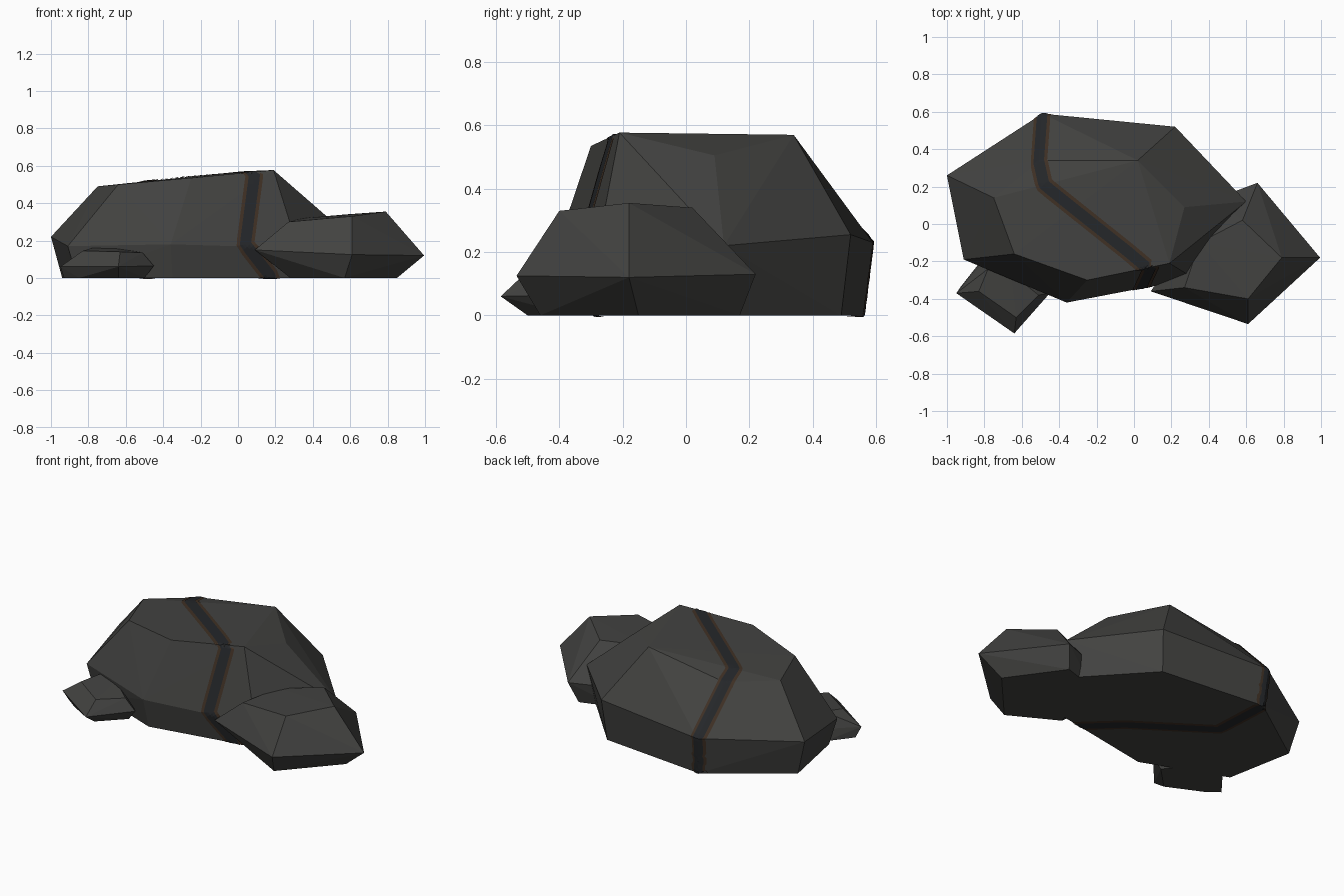
import bpy, bmesh
from mathutils import Vector
from mathutils.bvhtree import BVHTree

if "Cube" in bpy.data.objects:
    bpy.data.objects.remove(bpy.data.objects["Cube"])


def material(name, rgb):
    m = bpy.data.materials.new(name)
    m.diffuse_color = (*rgb, 1)
    m.use_nodes = True
    m.node_tree.nodes["Principled BSDF"].inputs["Base Color"].default_value = m.diffuse_color
    return m


STONE = material("dark_stone", (0.055, 0.055, 0.052))
RIM = material("brown_rim", (0.05, 0.03, 0.018))
GAP = material("dark_gap", (0.018, 0.02, 0.023))


def add(name, bm, mat):
    mesh = bpy.data.meshes.new(name)
    bm.to_mesh(mesh)
    ob = bpy.data.objects.new(name, mesh)
    bpy.context.collection.objects.link(ob)
    mesh.materials.append(mat)
    bm.free()
    return ob


def boulder(name, base, middle, top):
    """Faceted convex boulder from its base outline, widest ring and crown."""
    bm = bmesh.new()
    for p in [(x, y, 0) for x, y in base] + middle + top:
        bm.verts.new(p)
    r = bmesh.ops.convex_hull(bm, input=bm.verts)
    junk = {g for g in r["geom_interior"] + r["geom_unused"]
            if isinstance(g, bmesh.types.BMVert)}
    bmesh.ops.delete(bm, geom=list(junk), context='VERTS')
    bmesh.ops.recalc_face_normals(bm, faces=bm.faces)
    tree = BVHTree.FromBMesh(bm)
    add(name, bm, STONE)
    return tree


# Large boulder
surface = boulder(
    "large_boulder",
    [(-0.94, 0.24), (-0.48, 0.56), (0.20, 0.49), (0.55, 0.11),
     (0.30, -0.26), (-0.35, -0.38), (-0.86, -0.18)],
    [(-1.0, 0.26, 0.22), (-0.49, 0.59, 0.23), (0.22, 0.52, 0.255),
     (0.60, 0.12, 0.22), (0.32, -0.29, 0.16), (-0.36, -0.42, 0.18),
     (-0.91, -0.19, 0.17)],
    [(-0.75, 0.14, 0.49), (-0.64, -0.16, 0.50), (-0.25, -0.30, 0.535),
     (0.19, -0.21, 0.577), (0.27, 0.09, 0.505), (0.02, 0.34, 0.57),
     (-0.50, 0.34, 0.49)])

# Medium boulder at the right
boulder(
    "medium_boulder",
    [(0.85, -0.15), (0.57, -0.46), (0.28, -0.30), (0.40, 0.10), (0.62, 0.17)],
    [(0.995, -0.18, 0.12), (0.61, -0.535, 0.125), (0.09, -0.36, 0.15),
     (0.66, 0.22, 0.13), (0.42, 0.13, 0.13)],
    [(0.79, -0.18, 0.355), (0.61, -0.40, 0.33), (0.27, -0.34, 0.30),
     (0.58, 0.02, 0.34), (0.35, -0.10, 0.32)])

# Small boulder at the left front
boulder(
    "small_boulder",
    [(-0.93, -0.34), (-0.85, -0.40), (-0.64, -0.50), (-0.50, -0.36),
     (-0.62, -0.20), (-0.82, -0.20)],
    [(-0.95, -0.37, 0.06), (-0.64, -0.585, 0.06), (-0.45, -0.37, 0.065),
     (-0.62, -0.18, 0.07), (-0.80, -0.20, 0.07)],
    [(-0.83, -0.36, 0.145), (-0.63, -0.50, 0.14), (-0.51, -0.38, 0.135),
     (-0.66, -0.26, 0.16), (-0.78, -0.24, 0.16)])

# Zigzag crack running all around the large boulder
LOOP = [Vector(p) for p in [
    (-0.48, 0.56, 0), (-0.49, 0.59, 0.23), (-0.51, 0.34, 0.49),
    (-0.48, 0.21, 0.51), (-0.03, -0.15, 0.56), (0.09, -0.25, 0.555),
    (0.04, -0.35, 0.18), (0.18, -0.29, 0), (-0.02, -0.10, 0),
    (-0.46, 0.20, 0)]]
STEPS = 14


def crack(name, half, lift, mat):
    """Ribbon laid on the boulder's surface along the loop."""
    path = []
    for i, a in enumerate(LOOP):
        b = LOOP[(i + 1) % len(LOOP)]
        path += [a.lerp(b, k / STEPS) for k in range(STEPS)]
    n = len(path)
    bm = bmesh.new()
    rows = []
    for i, p in enumerate(path):
        tangent = (path[(i + 1) % n] - path[i - 1]).normalized()
        p, normal = surface.find_nearest(p)[:2]
        side = tangent.cross(normal).normalized()
        row = []
        for s in (-1, -0.5, 0, 0.5, 1):
            q, nq = surface.find_nearest(p + side * half * s)[:2]
            row.append(bm.verts.new(q + nq * lift))
        rows.append(row)
    for i in range(n):
        a, b = rows[i], rows[(i + 1) % n]
        for j in range(4):
            f = bm.faces.new((a[j], a[j + 1], b[j + 1], b[j]))
            f.normal_update()
            if f.normal.dot(surface.find_nearest(f.calc_center_median())[1]) < 0:
                f.normal_flip()
    add(name, bm, mat)


crack("crack_rim", 0.048, 0.003, RIM)
crack("crack_gap", 0.030, 0.005, GAP)
